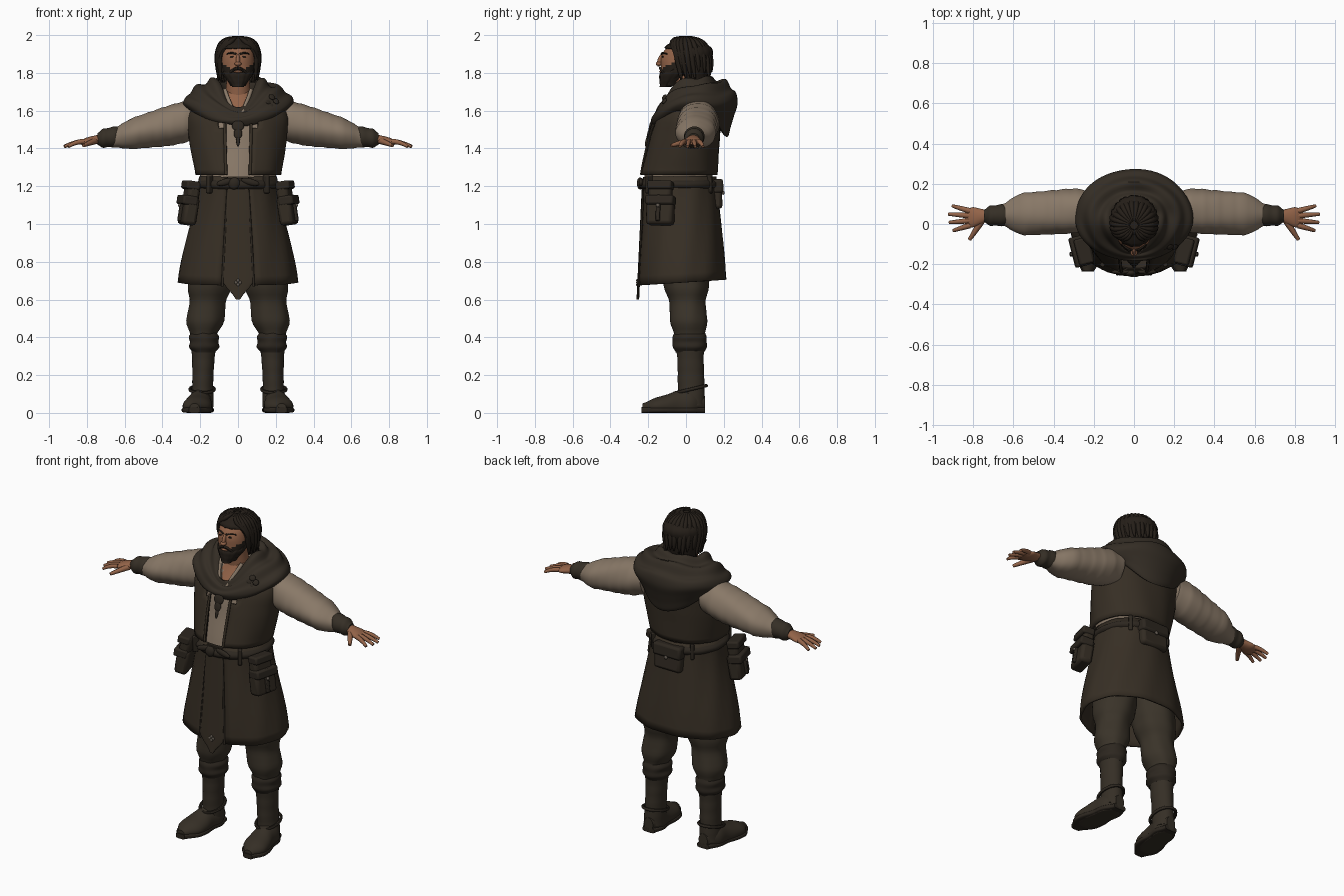
import bpy, bmesh, math, random
from math import sin, cos, tau, radians
from mathutils import Vector, Matrix, Euler

random.seed(4)
if "Cube" in bpy.data.objects:
    bpy.data.objects.remove(bpy.data.objects["Cube"])


def material(name, *rgb):
    mat = bpy.data.materials.new(name)
    mat.diffuse_color = (*rgb, 1)
    mat.use_nodes = True
    shader = mat.node_tree.nodes["Principled BSDF"]
    shader.inputs["Base Color"].default_value = (*rgb, 1)
    shader.inputs["Roughness"].default_value = .9
    return mat


SKIN = material("skin", .29, .125, .065)
HAIR = material("dark hair", .018, .013, .009)
COAT = material("coat brown", .038, .028, .018)
HOOD = material("hood brown", .034, .026, .018)
LINEN = material("linen", .25, .19, .137)
TROUSER = material("trouser brown", .042, .033, .022)
BOOT = material("boot leather", .036, .028, .019)
BELT = material("belt leather", .026, .02, .014)
POUCH = material("pouch leather", .032, .024, .016)
METAL = material("dull metal", .12, .1, .08)


def finish(name, bm, mats, paint=None, mirror=False, thick=0, bevel=0):
    """Turn a bmesh into a named, smooth-shaded object with its modifiers."""
    bmesh.ops.recalc_face_normals(bm, faces=bm.faces)
    for face in bm.faces:
        face.material_index = paint(face.calc_center_median()) if paint else 0
    mesh = bpy.data.meshes.new(name)
    bm.to_mesh(mesh)
    bm.free()
    for mat in mats:
        mesh.materials.append(mat)
    obj = bpy.data.objects.new(name, mesh)
    bpy.context.collection.objects.link(obj)
    bpy.ops.object.select_all(action='DESELECT')
    obj.select_set(True)
    bpy.context.view_layer.objects.active = obj
    if bevel:
        mod = obj.modifiers.new("bevel", 'BEVEL')
        mod.width, mod.segments = bevel, 2
    if thick:
        mod = obj.modifiers.new("thickness", 'SOLIDIFY')
        mod.thickness, mod.offset = thick, 0
    if mirror:
        obj.modifiers.new("mirror", 'MIRROR')
    bpy.ops.object.shade_smooth_by_angle(angle=radians(45))


def dense(rings, steps):
    """Smoothly fill in rings between the given ones."""
    last = len(rings) - 1
    for i in range(last):
        near = [rings[min(max(i + d, 0), last)] for d in (-1, 0, 1, 2)]
        for s in range(steps):
            t = s / steps
            yield [b + t / 2 * (c - a + t * (2*a - 5*b + 4*c - d + t * (3*b - 3*c + d - a)))
                   for a, b, c, d in zip(*near)]
    yield list(rings[last])


def stitch(rows, cap=True, skip=None):
    """Join closed rows of points with quads; skip(angle from the front, z) leaves openings."""
    bm = bmesh.new()
    verts = [[bm.verts.new(p) for p in row] for row in rows]
    count = len(rows[0])
    for low, high in zip(verts, verts[1:]):
        for j in range(count):
            angle = 360 * min(j + .5, count - j - .5) / count
            if not (skip and skip(angle, (low[j].co.z + high[j].co.z) / 2)):
                k = (j + 1) % count
                bm.faces.new((low[j], low[k], high[k], high[j]))
    if cap:
        bm.faces.new(verts[0])
        bm.faces.new(verts[-1])
    return bm


def loft(name, start, end, sizes, *mats, sides=48, power=2, ripple=(0, 1), ribs=(0, 1),
         cap=True, skip=None, dip=0, **extra):
    """Sweep evenly spaced ellipse sizes along a straight axis; ripple goes round it, ribs along it."""
    start, end = Vector(start), Vector(end)
    along = max(range(3), key=lambda i: abs(end[i] - start[i]))
    across, other = [i for i in range(3) if i != along]
    rings = list(dense([s if isinstance(s, tuple) else (s, s) for s in sizes], 24 // len(sizes)))
    rows = []
    for n, (r1, r2) in enumerate(rings):
        t = n / (len(rings) - 1)
        rib = 1 + ribs[0] * sin(tau * ribs[1] * t)
        row = []
        for j in range(sides):
            a = tau * j / sides
            s, c = sin(a), -cos(a)
            swell = rib + ripple[0] * sin(ripple[1] * a + 5 * t)
            p = start.lerp(end, t)
            p[across] += r1 * swell * math.copysign(abs(s) ** (2 / power), s)
            p[other] += r2 * swell * math.copysign(abs(c) ** (2 / power), c)
            p.z = max(p.z + dip * c * t, 0)
            row.append(p)
        rows.append(row)
    finish(name, stitch(rows, cap, skip), mats, **extra)


def tubes(name, mat, paths, mirror=False):
    """Round strands; each path is a list of (x, y, z, radius)."""
    curve = bpy.data.curves.new(name, 'CURVE')
    curve.dimensions, curve.bevel_depth, curve.bevel_resolution = '3D', 1, 2
    curve.use_fill_caps, curve.resolution_u = True, 5
    for path in paths:
        spline = curve.splines.new('NURBS')
        spline.points.add(len(path) - 1)
        for point, (*co, radius) in zip(spline.points, path):
            point.co, point.radius = (*co, 1), radius
        spline.order_u, spline.use_endpoint_u = 3, True
    helper = bpy.data.objects.new(name, curve)
    bpy.context.collection.objects.link(helper)
    bm = bmesh.new()
    bm.from_mesh(bpy.data.meshes.new_from_object(helper.evaluated_get(bpy.context.evaluated_depsgraph_get())))
    bpy.data.objects.remove(helper)
    finish(name, bm, [mat], mirror=mirror)


def solid(name, mat, *parts, ball=False, **extra):
    """Boxes or balls given as (location, size, rotation in degrees)."""
    bm = bmesh.new()
    for place, size, turn in parts:
        matrix = Matrix.LocRotScale(Vector(place), Euler([radians(r) for r in turn]), Vector(size))
        if ball:
            bmesh.ops.create_uvsphere(bm, u_segments=16, v_segments=10, radius=.5, matrix=matrix)
        else:
            bmesh.ops.create_cube(bm, size=1, matrix=matrix)
    finish(name, bm, [mat], **extra)


def clover(name, mat, centre, reach, turn):
    """Four flat petals round a centre."""
    petals = [Vector(centre) + reach * Vector((cos(a), 0, sin(a))) for a in (0, tau / 4, tau / 2, -tau / 4)]
    solid(name, mat, *[(p, (reach * 1.6, .012, reach * 1.6), turn) for p in petals], ball=True)


FLAT = (0, 0, 0)

# Head, neck and face
loft("head", (0, -.08, 1.73), (0, 0, 1.98),
     [.04, .07, .085, (.087, .1), (.08, .09), (.04, .05)], SKIN, HAIR,
     paint=lambda p: int(p.z < 1.8 + abs(p.x) * .6 or p.z > 1.95))
loft("neck", (0, .01, 1.62), (0, -.02, 1.79), [.07, .06], SKIN)
loft("beard", (0, -.11, 1.725), (0, -.02, 1.84), [.03, .06, .084, (.09, .05)], HAIR, ripple=(.025, 14))
tubes("moustache", HAIR, [[(0, -.136, 1.825, .008), (.03, -.13, 1.82, .01), (.05, -.11, 1.79, .006)]], mirror=True)
solid("lips", SKIN, ((0, -.135, 1.806), (.045, .014, .012), FLAT), ball=True)
solid("nose", SKIN, ((0, -.136, 1.866), (.022, .03, .07), (-18, 0, 0)),
      ((0, -.143, 1.848), (.036, .034, .024), FLAT), ball=True)
solid("ears", SKIN, ((.1, -.01, 1.86), (.03, .04, .06), FLAT), ball=True, mirror=True)
solid("eyes", HAIR, ((.032, -.123, 1.885), (.022, .01, .01), FLAT), ball=True, mirror=True)
tubes("eyebrows", HAIR, [[(.01, -.13, 1.9, .005), (.035, -.126, 1.91, .006), (.06, -.1, 1.9, .003)]], mirror=True)

# Hair cap open at the face, with loose locks parted in the middle
loft("hair", (0, .04, 1.75), (0, 0, 1.99), [(.085, .07), (.1, .09), .11, (.105, .12), .03], HAIR,
     ripple=(.025, 17), cap=False, skip=lambda angle, z: z < 1.935 and angle < 62, thick=.01)
locks = []
for i in range(12):
    top = radians(18 + 14 * i)
    hang = max(top, radians(62 + 2 * i)) + random.uniform(-.06, .06)
    tip = 1.77 + random.uniform(-.02, .04)
    locks.append([(reach * sin(a), .16 * (1.95 - z) - reach * 1.07 * cos(a), z, thick)
                  for a, reach, z, thick in ((top, .02, 1.99, .005), (top, .08, 1.98, .013), (hang, .11, 1.91, .016),
                                             (hang, .11, 1.84, .014), (hang, .105, tip, .003))])
tubes("hair_locks", HAIR, locks, mirror=True)

# Shirt with open neck under a sleeveless coat top
loft("shirt", (0, -.04, 1.25), (0, .02, 1.7), [(.2, .18), (.22, .165), (.23, .15), (.09, .08)], LINEN, SKIN,
     sides=64, paint=lambda p: int(p.y < 0 and abs(p.x) < (p.z - 1.56) * .55))
tubes("shirt_collar", LINEN, [[(.01, -.15, 1.56, .01), (.045, -.125, 1.64, .012), (.07, -.06, 1.71, .01)]], mirror=True)
loft("coat_top", (0, -.04, 1.26), (0, .03, 1.7), [(.22, .2), (.24, .19), (.255, .18), (.255, .16), (.14, .1)], COAT,
     power=2.1, ripple=(.008, 9), cap=False, skip=lambda angle, z: angle < (24 if z > 1.52 else 16), thick=.014)
tubes("coat_edging", COAT, [[(.063, -.236, 1.26, .008), (.067, -.217, 1.38, .008), (.07, -.172, 1.53, .008)]], mirror=True)

# Hood lying on the shoulders: half width, height at the sides, height at the back
cowl = [(.09, 1.69, 1.69), (.1, 1.75, 1.76), (.14, 1.77, 1.78), (.17, 1.73, 1.75), (.22, 1.73, 1.76),
        (.25, 1.69, 1.71), (.28, 1.67, 1.69), (.29, 1.64, 1.64), (.27, 1.61, 1.58), (.25, 1.6, 1.52),
        (.23, 1.6, 1.46), (.2, 1.61, 1.5)]
rows = []
for n, (width, side, back) in enumerate(dense(cowl, 4)):
    row = []
    for a in (tau * j / 64 for j in range(64)):
        fold = .006 * sin(5 * a + n / 4)
        front = cos(a) > 0
        reach = -.1 - .28 * width if front else .01 + .9 * width
        height = 1.53 + (side - 1.61) / 2 if front else back
        row.append((width * sin(a) * (1 + fold), .03 + (reach - .03) * abs(cos(a)) * (1 + fold),
                    side + (height - side) * abs(cos(a)) ** 2.3 + fold))
    rows.append(row)
finish("hood", stitch(rows, cap=False), [HOOD], thick=.006)
clover("hood_brooch", BELT, (.18, -.115, 1.65), .022, (-35, 0, 30))
solid("chest_clasp", BELT, *[((0, -.187 - drop * .25, 1.52 - drop), (width, .016, .06), (-15, 0, 0))
                             for drop, width in ((0, .065), (.04, .045), (.08, .02))], ball=True)

# Sleeves, cuffs and hands
loft("sleeves", (.2, .07, 1.56), (.66, .045, 1.455), [(.09, .1), .11, (.11, .105), (.107, .093), (.1, .08), .05], LINEN,
     ripple=(.014, 5), ribs=(.02, 7), mirror=True)
loft("cuffs", (.63, .045, 1.465), (.745, .04, 1.45), [.05, .055, .05, .05, .03], BOOT, mirror=True)
loft("palms", (.73, .04, 1.45), (.84, .03, 1.43), [(.03, .024), (.04, .023), (.05, .02), (.04, .01)], SKIN, mirror=True)
fingers = [[(.755, .02, 1.44, .018), (.785, -.03, 1.43, .015), (.818, -.078, 1.415, .009)]]
for i in range(4):
    root, tip = .065 - .024 * i, .09 - .041 * i
    fingers.append([(.815, root, 1.437, .014), (.86, (root + tip) / 2, 1.436, .013),
                    (.93 - .02 * abs(i - 1.4), tip, 1.41, .008)])
tubes("fingers", SKIN, fingers, mirror=True)

# Coat skirt, hanging front panel and belt
loft("coat_skirt", (0, -.036, 1.25), (0, -.02, .69), [(.2, .19), (.31, .23)], COAT, power=2.1, ripple=(.012, 10),
     cap=False, skip=lambda angle, z: angle < 14, dip=.015, thick=.012)
loft("front_panel", (0, -.225, 1.24), (0, -.255, .6),
     [(w, .007) for w in (.05, .06, .065, .07, .075, .08, .08, .01)], COAT, power=3)
tubes("front_seams", BELT, [[(.055, -.226, 1.18, .005), (.07, -.24, .95, .006), (.083, -.25, .67, .007)]], mirror=True)
clover("panel_emblem", METAL, (0, -.258, .69), .011, FLAT)
loft("belt", (0, -.036, 1.175), (0, -.036, 1.243), [.19, (.22, .21), (.22, .21), .19], BELT, power=2.1, ripple=(.006, 11))
solid("belt_knot", BELT, ((-.02, -.243, 1.215), (.06, .035, .065), (0, 20, 0)),
      *[((s * .065, -.238, 1.223), (.1, .025, .035), (0, s * 15, 0)) for s in (1, -1)], ball=True)
solid("belt_loops", BELT, ((.15, -.195, 1.21), (.022, .04, .095), (0, 0, 38)),
      ((.13, .125, 1.21), (.022, .03, .095), (0, 0, -38)), bevel=.005, mirror=True)

# Pouches on both hips and at the back
TILT = (0, -9, -14)
solid("hip_pouches", POUCH, ((.262, -.135, 1.07), (.075, .145, .15), TILT),
      ((.245, -.135, 1.17), (.065, .125, .11), TILT), bevel=.018, mirror=True)
solid("hip_pouch_flaps", BELT, ((.268, -.135, 1.125), (.082, .152, .05), TILT),
      ((.25, -.135, 1.205), (.074, .132, .045), TILT), bevel=.01, mirror=True)
solid("hip_pouch_straps", BELT, ((.27, -.14, 1.08), (.084, .022, .14), TILT), bevel=.005, mirror=True)
solid("hip_pouch_buttons", METAL, ((.31, -.15, 1.1), (.014, .02, .02), TILT), ball=True, mirror=True)
solid("back_pouch", POUCH, ((0, .16, 1.155), (.18, .06, .15), (4, 0, 0)), bevel=.018)
solid("back_pouch_flap", BELT, ((0, .165, 1.2), (.188, .066, .075), (4, 0, 0)), bevel=.014)
solid("back_pouch_button", METAL, ((0, .197, 1.165), (.022, .014, .022), FLAT), ball=True)

# Baggy trousers gathered below the knee
loft("trousers", (.125, -.01, .85), (.185, .02, .4), [(.12, .13), (.12, .13), .118, .095, .1, (.065, .08)], TROUSER,
     ripple=(.015, 6), ribs=(.015, 5), mirror=True)

# Boots with folded cuffs, ankle straps and soles
loft("boot_shafts", (.18, .02, .42), (.19, .03, .04), [(.07, .08), (.06, .07), (.055, .07), (.06, .07)], BOOT,
     ribs=(.015, 5), mirror=True)
loft("boot_cuffs", (.18, .02, .43), (.18, .02, .32), [(.065, .08), (.08, .09), (.075, .09), (.08, .09), (.06, .075)], BELT,
     ripple=(.012, 5), mirror=True)
tubes("ankle_straps", BELT, [[(.19 + .066 * sin(a), .025 - .085 * cos(a), .125 - .02 * cos(a), .009)
                              for a in (tau * i / 12 for i in range(13))]], mirror=True)
loft("boot_feet", (.186, .1, .05), (.23, -.23, .03),
     [(.03, .04), (.065, .08), (.065, .08), (.075, .06), (.07, .045), (.025, .02)], BOOT, mirror=True)
loft("boot_soles", (.186, .1, .015), (.23, -.235, .015),
     [(w, .015) for w in (.04, .067, .067, .08, .075, .03)], BELT, power=4, mirror=True)
